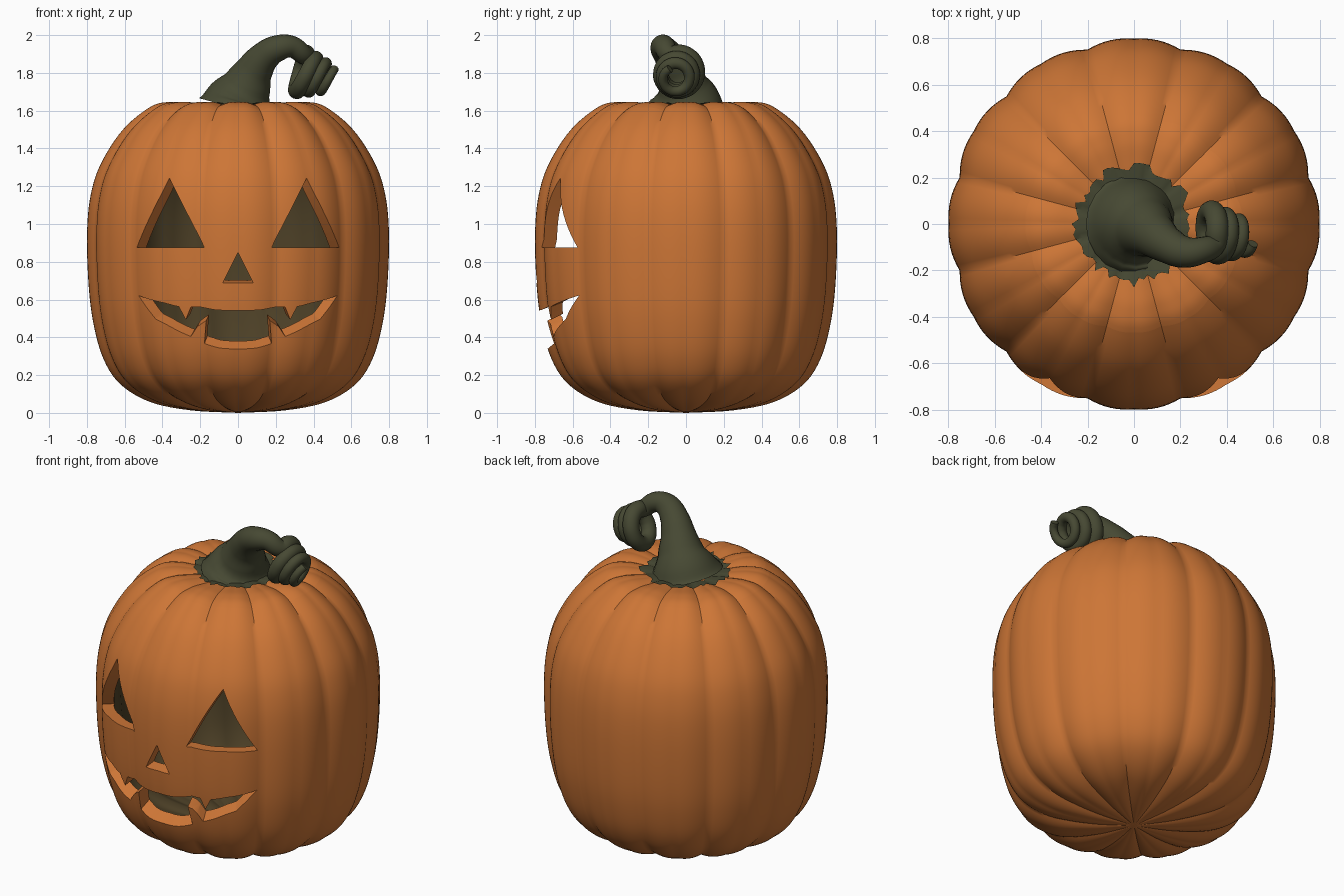
import bpy, bmesh, math, random
from mathutils import Vector

if "Cube" in bpy.data.objects:
    bpy.data.objects.remove(bpy.data.objects["Cube"])

random.seed(4)
SEG, SUB, MID = 192, 6, 0.85


def mat(name, rgb):
    m = bpy.data.materials.new(name)
    m.diffuse_color = (*rgb, 1)
    m.use_nodes = True
    m.node_tree.nodes["Principled BSDF"].inputs["Base Color"].default_value = m.diffuse_color
    return m


orange = mat("pumpkin_orange", (0.61, 0.18, 0.037))
dark = mat("inner_brown", (0.075, 0.052, 0.020))
green = mat("stem_green", (0.062, 0.066, 0.033))


def make(name, verts, faces, mats, merge=True):
    bm = bmesh.new()
    vs = [bm.verts.new(v) for v in verts]
    for f in faces:
        bm.faces.new([vs[i] for i in f])
    if merge:
        bmesh.ops.remove_doubles(bm, verts=bm.verts, dist=1e-5)
    me = bpy.data.meshes.new(name)
    bm.to_mesh(me)
    bm.free()
    ob = bpy.data.objects.new(name, me)
    bpy.context.collection.objects.link(ob)
    for m in mats:
        me.materials.append(m)
    return ob


def activate(ob):
    bpy.ops.object.select_all(action='DESELECT')
    ob.select_set(True)
    bpy.context.view_layer.objects.active = ob


def smooth(ob, deg=40):
    activate(ob)
    bpy.ops.object.shade_smooth_by_angle(angle=math.radians(deg))


# Pumpkin profile (radius, height), bottom to top centre
ctrl = [(0, 0), (0.25, 0.012), (0.466, 0.055), (0.624, 0.148), (0.714, 0.28),
        (0.768, 0.466), (0.795, 0.68), (0.803, 0.95), (0.784, 1.153),
        (0.73, 1.32), (0.614, 1.50), (0.47, 1.62), (0.37, 1.648),
        (0.26, 1.64), (0.12, 1.62), (0, 1.615)]
LID = 11  # control point where the lid starts


def catmull(pts):
    p = [Vector(q) for q in pts]
    p = [2 * p[0] - p[1]] + p + [2 * p[-1] - p[-2]]
    out = []
    for i in range(1, len(p) - 2):
        a, b, c, d = p[i - 1:i + 3]
        for k in range(SUB):
            t = k / SUB
            out.append(0.5 * (2 * b + (c - a) * t + (2 * a - 5 * b + 4 * c - d) * t * t
                              + (3 * b - a - 3 * c + d) * t ** 3))
    return out + [p[-2]]


profile = catmull(ctrl)


def surf(r, z, th):
    """Ribbed surface: twelve lobes, each with a faint middle crease."""
    g = (1 - abs(math.cos(6 * th))) ** 1.4 + 0.2 * (1 - abs(math.sin(6 * th))) ** 2
    k = 1 - 0.032 * g
    kz = 1 - 0.026 * g * min(1, r / 0.4)
    return (r * k * math.cos(th), r * k * math.sin(th), 0.82 + (z - 0.82) * kz)


def revolve(name, prof):
    verts = [surf(max(r, 0), z, 2 * math.pi * j / SEG) for r, z in prof for j in range(SEG)]
    faces = [(i * SEG + j, i * SEG + (j + 1) % SEG,
              (i + 1) * SEG + (j + 1) % SEG, (i + 1) * SEG + j)
             for i in range(len(prof) - 1) for j in range(SEG)]
    ob = make(name, verts, faces, [orange, dark])
    s = ob.modifiers.new("wall", 'SOLIDIFY')
    s.thickness, s.offset, s.material_offset = 0.07, -1, 1
    return ob


body = revolve("pumpkin_body", profile[:LID * SUB + 1])
lid = revolve("pumpkin_lid", profile[LID * SUB:])

# Face openings, outlines in front view (x, z)
mouth = [(-0.53, 0.62), (-0.43, 0.50), (-0.25, 0.405), (-0.22, 0.45), (-0.17, 0.485),
         (-0.18, 0.36), (-0.1, 0.347), (0, 0.342)]
upper = [(0, 0.545), (-0.12, 0.547), (-0.25, 0.56), (-0.275, 0.495), (-0.31, 0.565)]
mirror = lambda pts: [(-x, z) for x, z in reversed(pts)]
mouth = mouth + mirror(mouth[1:-1]) + [(0.53, 0.62)] + mirror(upper[1:]) + upper
eye = [(-0.36, 1.24), (-0.54, 0.875), (-0.18, 0.875)]
nose = [(0, 0.85), (-0.08, 0.69), (0.08, 0.69)]


def radius_at(z):
    for a, b in zip(profile, profile[1:]):
        if a.y <= z <= b.y:
            return a.x + (b.x - a.x) * (z - a.y) / (b.y - a.y)


# Cutter: each outline is a wedge aimed at the middle of the pumpkin
cv, cf = [], []
for outline in (mouth, eye, mirror(eye), nose):
    ring = []
    for (x0, z0), (x1, z1) in zip(outline, outline[1:] + outline[:1]):
        n = max(1, round(math.hypot(x1 - x0, z1 - z0) / 0.05))
        ring += [(x0 + (x1 - x0) * k / n, z0 + (z1 - z0) * k / n) for k in range(n)]
    base, n = len(cv), len(ring)
    for depth in (1.2, 0.42):
        for x, z in ring:
            y = math.sqrt((0.985 * radius_at(z)) ** 2 - x * x)
            s = depth / y
            cv.append((x * s, -depth, MID + (z - MID) * s))
    cf.append([base + k for k in range(n)])
    cf.append([base + n + k for k in reversed(range(n))])
    cf += [(base + k, base + n + k, base + n + (k + 1) % n, base + (k + 1) % n)
           for k in range(n)]
cutter = make("face_cutter", cv, cf, [orange], merge=False)
bm = bmesh.new()
bm.from_mesh(cutter.data)
bmesh.ops.recalc_face_normals(bm, faces=bm.faces)
bm.to_mesh(cutter.data)
bm.free()
cutter.hide_render = True

cut = body.modifiers.new("face", 'BOOLEAN')
cut.operation, cut.solver, cut.object = 'DIFFERENCE', 'EXACT', cutter
for ob in (body, lid):
    activate(ob)
    for m in list(ob.modifiers):
        bpy.ops.object.modifier_apply(modifier=m.name)
    smooth(ob)
bpy.data.objects.remove(cutter)

# Jagged green collar around the stem, lying on the lid
N = 72
edge = [0.25 + random.uniform(-0.025, 0.025) for _ in range(N)]
top = profile[(LID + 1) * SUB:]


def top_z(r):
    for a, b in zip(top, top[1:]):
        if b.x <= r <= a.x:
            return b.y + (a.y - b.y) * (r - b.x) / max(a.x - b.x, 1e-6)
    return 1.64


cv = []
for f in (0.6, 0.75, 0.88, 1.0):
    for j in range(N):
        p = surf(edge[j] * f, top_z(edge[j] * f), 2 * math.pi * j / N)
        cv.append((p[0], p[1], p[2] + 0.007))
collar = make("stem_collar", cv,
              [(i * N + j, (i + 1) * N + j, (i + 1) * N + (j + 1) % N, i * N + (j + 1) % N)
               for i in range(3) for j in range(N)], [green])
smooth(collar)

# Stem: thick arch that runs into a shrinking tendril coil (x, y, z, radius)
path = [(0, 0, 1.61, 0.215), (0.015, 0, 1.665, 0.18), (0.045, -0.015, 1.73, 0.133),
        (0.09, -0.05, 1.82, 0.098), (0.145, -0.09, 1.89, 0.08),
        (0.215, -0.12, 1.932, 0.069), (0.285, -0.115, 1.938, 0.058)]
TURNS, STEPS = 3.0, 36
for i in range(STEPS + 1):
    t = i / STEPS
    phi = math.radians(-25) + t * TURNS * 2 * math.pi
    R = 0.098 - 0.035 * t
    dz = R * math.cos(phi)
    path.append((0.315 + 0.175 * t + 0.4 * dz, -0.038 - 0.02 * t + R * math.sin(phi),
                 1.805 - 0.04 * t + dz, 0.05 - 0.028 * t))
cu = bpy.data.curves.new("stem", 'CURVE')
cu.dimensions = '3D'
cu.bevel_depth, cu.bevel_resolution, cu.resolution_u = 1.0, 8, 6
cu.use_fill_caps = True
sp = cu.splines.new('BEZIER')
sp.bezier_points.add(len(path) - 1)
for bp, (x, y, z, r) in zip(sp.bezier_points, path):
    bp.co, bp.radius = (x, y, z), r
    bp.handle_left_type = bp.handle_right_type = 'AUTO'
stem = bpy.data.objects.new("stem", cu)
bpy.context.collection.objects.link(stem)
cu.materials.append(green)
activate(stem)
bpy.ops.object.convert(target='MESH')
smooth(bpy.context.view_layer.objects.active, 50)
